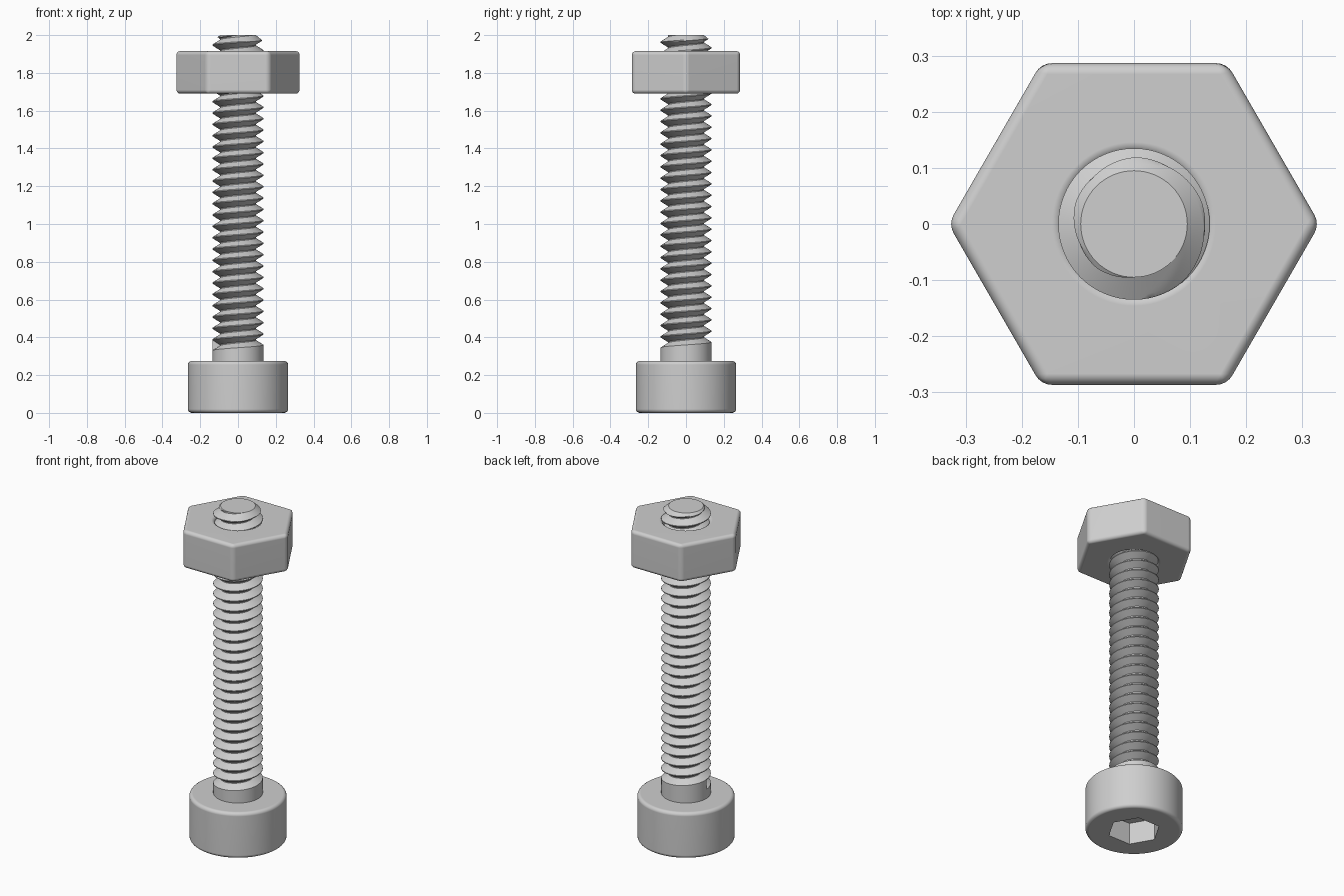
import bpy, bmesh, math

cube = bpy.data.objects.get("Cube")
if cube:
    bpy.data.objects.remove(cube, do_unlink=True)

# One plain grey for everything
GREY = (0.62, 0.62, 0.62, 1.0)
steel = bpy.data.materials.new("grey_steel")
steel.use_nodes = True
steel.diffuse_color = GREY
steel.node_tree.nodes["Principled BSDF"].inputs["Base Color"].default_value = GREY


def activate(obj):
    bpy.ops.object.select_all(action='DESELECT')
    obj.select_set(True)
    bpy.context.view_layer.objects.active = obj


def prism(name, sides, radius, z0, z1):
    """Upright prism with a corner on the x axis."""
    bpy.ops.mesh.primitive_cylinder_add(
        vertices=sides, radius=radius, depth=z1 - z0, location=(0, 0, (z0 + z1) / 2),
        rotation=(0, 0, math.pi / 2))
    obj = bpy.context.object
    obj.name = obj.data.name = name
    bpy.ops.object.transform_apply(location=True, rotation=True, scale=True)
    obj.data.materials.append(steel)
    return obj


def cut(obj, cutter):
    cutter.hide_render = True
    activate(obj)
    mod = obj.modifiers.new("cut", 'BOOLEAN')
    mod.operation = 'DIFFERENCE'
    mod.solver = 'EXACT'
    mod.object = cutter
    bpy.ops.object.modifier_apply(modifier=mod.name)
    bpy.data.objects.remove(cutter, do_unlink=True)


def round_edges(obj, width):
    activate(obj)
    mod = obj.modifiers.new("rounding", 'BEVEL')
    mod.width = width
    mod.segments = 4
    mod.limit_method = 'ANGLE'
    mod.angle_limit = math.radians(30)
    bpy.ops.object.modifier_apply(modifier=mod.name)


def smooth(obj):
    activate(obj)
    bpy.ops.object.shade_smooth_by_angle(angle=math.radians(30))
    mod = obj.modifiers.new("clean_shading", 'WEIGHTED_NORMAL')
    mod.keep_sharp = True


# Round cap head with a hexagonal socket underneath
head = prism("bolt_head", 96, 0.265, 0.0, 0.275)
round_edges(head, 0.02)
cut(head, prism("socket_cutter", 6, 0.145, -0.1, 0.13))
smooth(head)

# Hexagonal nut with a round hole
nut = prism("hex_nut", 6, 0.331, 1.69, 1.915)
cut(nut, prism("hole_cutter", 64, 0.126, 1.5, 2.1))
round_edges(nut, 0.02)
smooth(nut)

# Threaded shank: helical rows wound right-handed, starting at the -x side
CREST, ROOT, PITCH = 0.135, 0.095, 0.06
BASE, START, TOP = 0.25, 0.33, 2.0
SEGS, TURNS, FINE_TURNS = 64, 30, 3
# One pitch of the thread as (phase, radius), from the crest's upper edge
PROFILE = [(0.0, CREST), (0.42, ROOT), (0.50, ROOT), (0.92, CREST), (1.0, CREST)]


def pitch_rows(steps):
    rows = []
    for (p0, r0), (p1, r1) in zip(PROFILE, PROFILE[1:]):
        for s in range(steps):
            f = s / steps
            rows.append((p0 + (p1 - p0) * f, r0 + (r1 - r0) * f))
    return rows


rows = []
for turn in range(TURNS):
    fine = turn >= TURNS - FINE_TURNS - 1
    rows += [(turn + p, r) for p, r in pitch_rows(5 if fine else 1)]

bm = bmesh.new()
columns = []
for k in range(SEGS + 1):
    a = math.pi + 2 * math.pi * k / SEGS
    points = [(CREST, BASE)]
    for phase, r in rows:
        z = min(TOP, START + PITCH * (phase + k / SEGS))
        # Tapered tip
        points.append((min(r, ROOT + 1.2 * (TOP - z)) if z < TOP else ROOT, z))
    columns.append([bm.verts.new((r * math.cos(a), r * math.sin(a), z)) for r, z in points])

for left, right in zip(columns, columns[1:]):
    for i in range(len(rows)):
        bm.faces.new((left[i], right[i], right[i + 1], left[i + 1]))
bm.faces.new([c[-1] for c in columns[:-1]])      # flat tip
bm.faces.new(columns[0][1:6])                    # step where the groove begins
bmesh.ops.remove_doubles(bm, verts=bm.verts, dist=0.00005)
bmesh.ops.recalc_face_normals(bm, faces=bm.faces)

mesh = bpy.data.meshes.new("threaded_shank")
bm.to_mesh(mesh)
bm.free()
mesh.materials.append(steel)
shank = bpy.data.objects.new("threaded_shank", mesh)
bpy.context.collection.objects.link(shank)
activate(shank)
bpy.ops.object.shade_smooth_by_angle(angle=math.radians(30))
